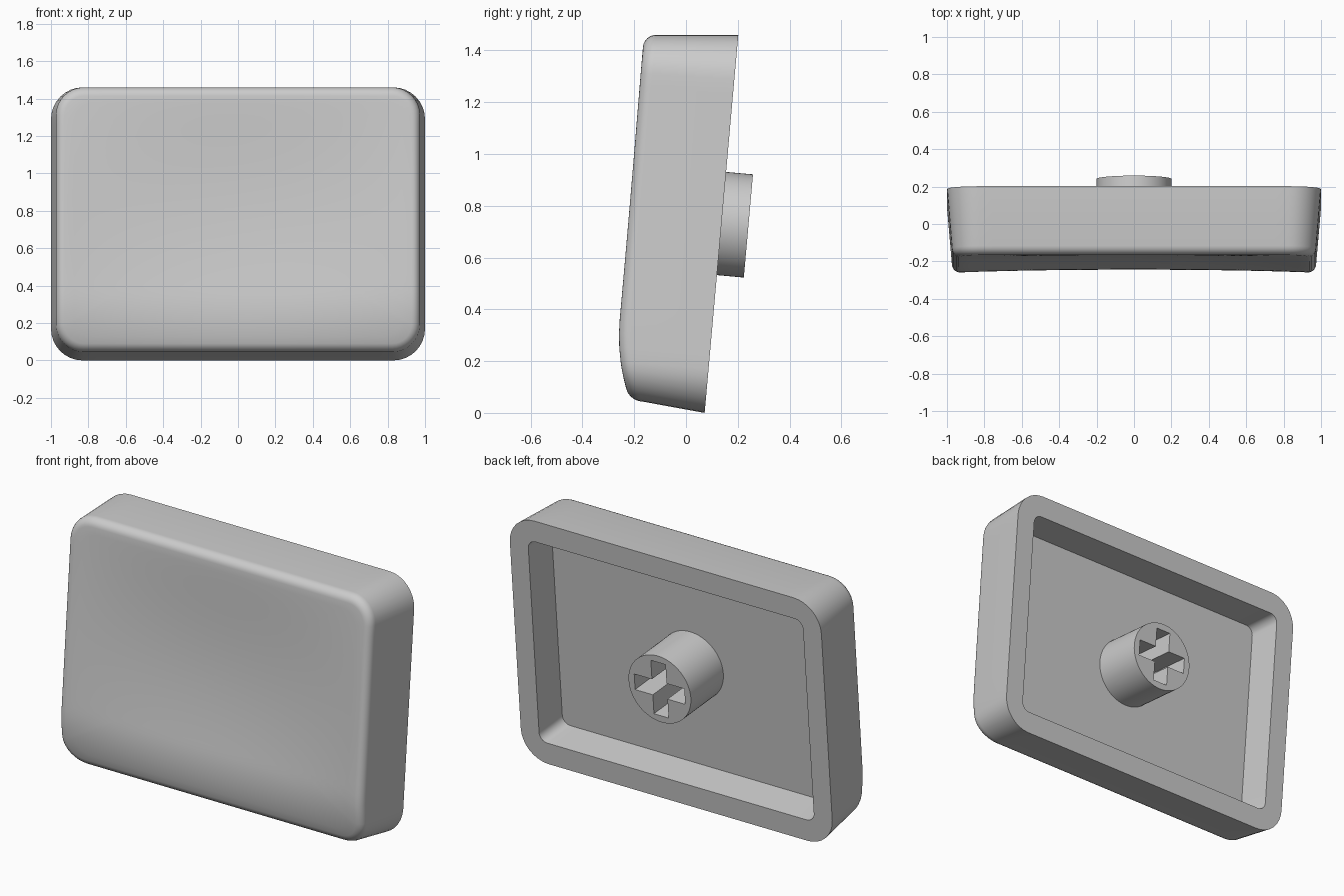
import bpy, bmesh, math
from mathutils import Vector, Matrix

if "Cube" in bpy.data.objects:
    bpy.data.objects.remove(bpy.data.objects["Cube"])

SLOPE = 0.089                                  # lean of the back plane
TILT = math.atan(SLOPE)
OUT = Vector((0, math.cos(TILT), -math.sin(TILT)))   # back plane normal
FILLET = 0.046
FLOOR = 0.195                                  # cavity depth

grey = bpy.data.materials.new("light grey plastic")
grey.diffuse_color = (0.6, 0.6, 0.6, 1)
grey.use_nodes = True
grey.node_tree.nodes["Principled BSDF"].inputs["Base Color"].default_value = grey.diffuse_color


def outline(hw, z0, z1, r, corner=8, nx=24, nz=20):
    """Rounded rectangle in x, z with subdivided straight edges."""
    centres = [(hw - r, z1 - r, 0), (-hw + r, z1 - r, 90),
               (-hw + r, z0 + r, 180), (hw - r, z0 + r, 270)]
    pts = []
    for i, (cx, cz, a0) in enumerate(centres):
        arc = [(cx + r * math.cos(math.radians(a0 + 90 * k / corner)),
                cz + r * math.sin(math.radians(a0 + 90 * k / corner)))
               for k in range(corner + 1)]
        pts += arc
        nxt, _z, a = centres[(i + 1) % 4]
        a = math.radians(a)
        end = (nxt + r * math.cos(a), _z + r * math.sin(a))
        n = nx if i % 2 == 0 else nz
        pts += [(arc[-1][0] + (end[0] - arc[-1][0]) * k / n,
                 arc[-1][1] + (end[1] - arc[-1][1]) * k / n) for k in range(1, n)]
    return pts


def front(x, z):
    """Dished front surface that curls back near the bottom."""
    y = -0.258 + 0.086 * (z - 0.35)
    if z < 0.36:
        y += 0.69 * (0.36 - z) ** 2
    dish = max(0, 1 - (x / 0.95) ** 2) * max(0, 1 - ((z - 0.75) / 0.7) ** 2) ** 1.5
    return y + 0.042 * dish


def back(x, z, depth=0.0):
    return Vector((x, 0.072 + SLOPE * z, z)) - OUT * depth


# Cap shell: rings from cavity floor, over the rim, round to the front centre
rings = [
    [back(x, z, FLOOR) for x, z in outline(0.868, 0.14, 1.32, 0.05)],
    [back(x, z) for x, z in outline(0.882, 0.126, 1.334, 0.05)],
    [back(x, z) for x, z in outline(1.0, 0.0, 1.46, 0.17)],
]
for k in range(7):
    a = math.radians(90 * k / 6)
    inset = FILLET * (1 - math.cos(a))
    rings.append([Vector((x, front(x, z) + FILLET * (1 - math.sin(a)), z))
                  for x, z in outline(0.974 - inset, 0.044 + inset,
                                      1.46 - inset, 0.15 - inset)])
mid = Vector((0, 0, 0.752))
edge = rings[-1]
for k in range(1, 18):
    s = 1 - k / 18
    ring = []
    for p in edge:
        q = mid + (p - mid) * s
        ring.append(Vector((q.x, front(q.x, q.z), q.z)))
    rings.append(ring)

bm = bmesh.new()
loops = [[bm.verts.new(p) for p in ring] for ring in rings]
n = len(loops[0])
for a, b in zip(loops, loops[1:]):
    for i in range(n):
        j = (i + 1) % n
        bm.faces.new((a[i], a[j], b[j], b[i]))
bm.faces.new(loops[0])
tip = bm.verts.new((0, front(0, mid.z), mid.z))
for i in range(n):
    bm.faces.new((loops[-1][i], loops[-1][(i + 1) % n], tip))
bmesh.ops.recalc_face_normals(bm, faces=bm.faces)
mesh = bpy.data.meshes.new("cap_shell")
bm.to_mesh(mesh)
bm.free()
shell = bpy.data.objects.new("cap_shell", mesh)
bpy.context.collection.objects.link(shell)

# Stem: round post with a cross-shaped socket, extruded from a flat profile
L, W, R, LENGTH = 0.161, 0.047, 0.2, FLOOR + 0.108
cross = [(L, -W), (L, W), (W, W), (W, L), (-W, L), (-W, W),
         (-L, W), (-L, -W), (-W, -W), (-W, -L), (W, -L), (W, -W)]
circle = [(R * math.cos(math.tau * k / 64), R * math.sin(math.tau * k / 64))
          for k in range(64)]
curve = bpy.data.curves.new("stem_profile", "CURVE")
curve.dimensions = "2D"
curve.fill_mode = "BOTH"
curve.extrude = LENGTH / 2
for pts in (circle, cross):
    sp = curve.splines.new("POLY")
    sp.points.add(len(pts) - 1)
    for p, (x, y) in zip(sp.points, pts):
        p.co = (x, y, 0, 1)
    sp.use_cyclic_u = True
stem = bpy.data.objects.new("stem", curve)
bpy.context.collection.objects.link(stem)
stem_end = Vector((0, 0.241, 0.722))
stem.matrix_world = (Matrix.Translation(stem_end - OUT * LENGTH / 2)
                     @ Matrix.Rotation(-math.pi / 2 - TILT, 4, "X"))
bpy.context.view_layer.objects.active = stem
stem.select_set(True)
bpy.ops.object.convert(target="MESH")
stem = bpy.context.view_layer.objects.active
bm = bmesh.new()
bm.from_mesh(stem.data)
bmesh.ops.remove_doubles(bm, verts=bm.verts, dist=1e-5)
bmesh.ops.recalc_face_normals(bm, faces=bm.faces)
bm.to_mesh(stem.data)
bm.free()

# Colour and shading
for ob in (shell, stem):
    ob.data.materials.clear()
    ob.data.materials.append(grey)
    ob.select_set(True)
bpy.ops.object.shade_smooth_by_angle(angle=math.radians(30))
